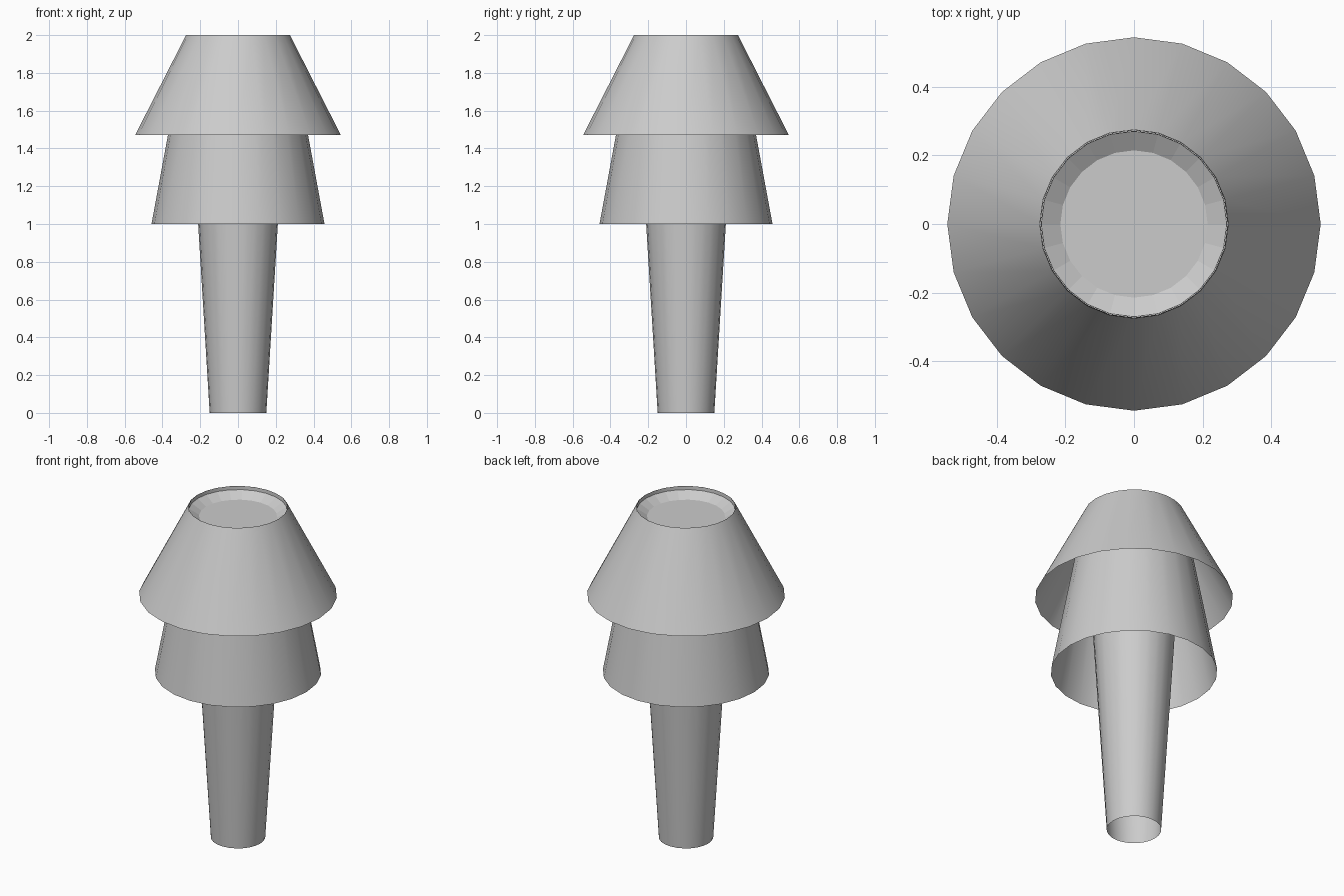
import bpy, bmesh
from math import sin, cos, tau

if "Cube" in bpy.data.objects:
    bpy.data.objects.remove(bpy.data.objects["Cube"])

SIDES = 24


def revolve(name, profile, cap_end=False, smooth=True):
    """Spin a (radius, z) profile around z into an open shell."""
    bm = bmesh.new()
    rings = [[bm.verts.new((r * cos(tau * i / SIDES), r * sin(tau * i / SIDES), z))
              for i in range(SIDES)] for r, z in profile]
    for a, b in zip(rings, rings[1:]):
        for i in range(SIDES):
            j = (i + 1) % SIDES
            bm.faces.new((a[i], a[j], b[j], b[i])).smooth = smooth
    if cap_end:
        bm.faces.new(rings[-1])
    mesh = bpy.data.meshes.new(name)
    bm.to_mesh(mesh)
    bm.free()
    obj = bpy.data.objects.new(name, mesh)
    bpy.context.collection.objects.link(obj)
    return obj


# Three nested tapered shells that meet at the top rim
revolve("stem", [(0.15, 0), (0.272, 2)])
revolve("lower_skirt", [(0.458, 1), (0.273, 2)])
revolve("upper_skirt", [(0.545, 1.47), (0.275, 2)])

# Faceted dish recessed in the top opening
revolve("top_dish", [(0.271, 1.98), (0.215, 1.945)], cap_end=True, smooth=False)
